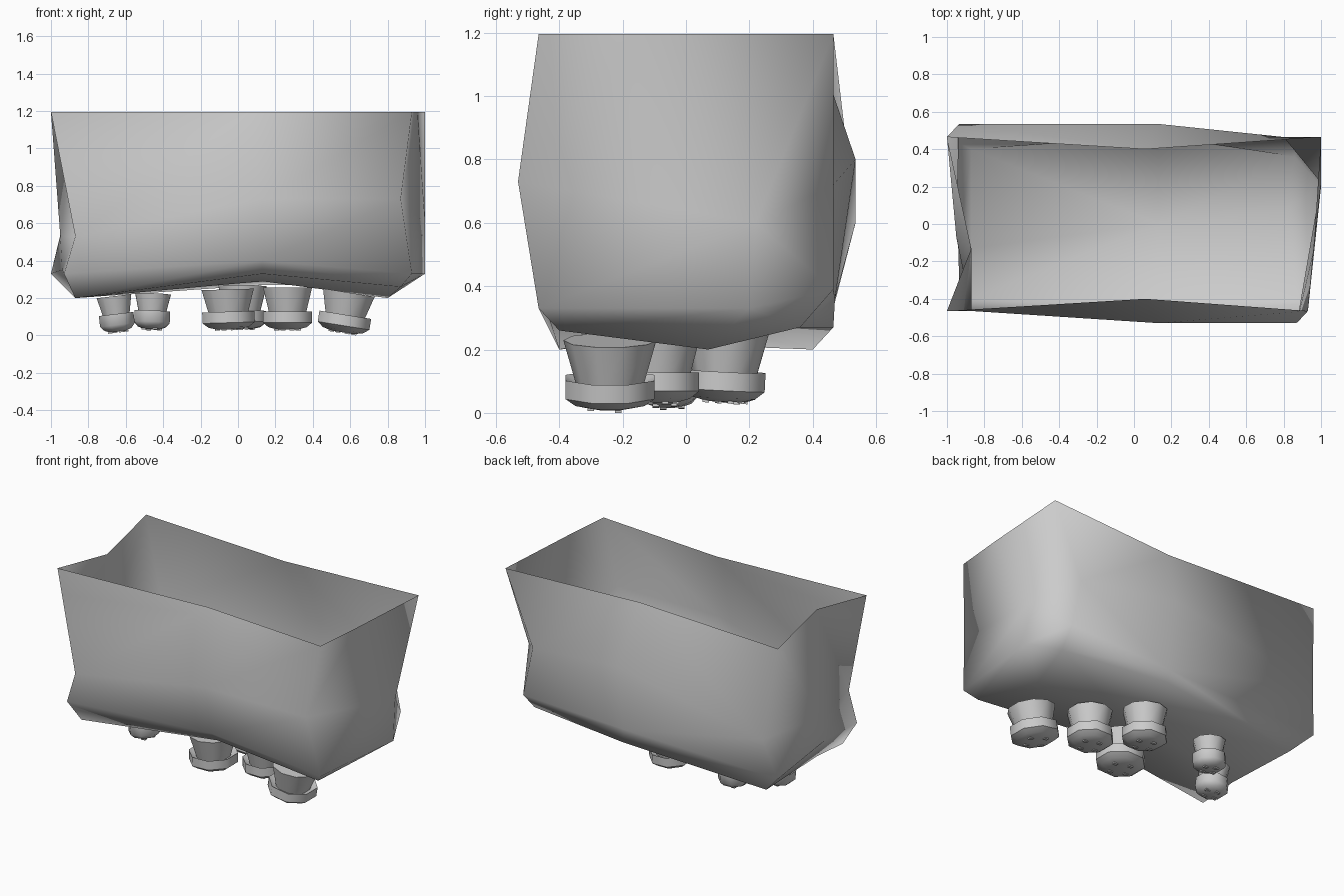
import bpy, bmesh, math
from mathutils import Matrix, Vector

if "Cube" in bpy.data.objects:
    bpy.data.objects.remove(bpy.data.objects["Cube"])


def finish(bm, name, angle):
    bmesh.ops.recalc_face_normals(bm, faces=bm.faces)
    me = bpy.data.meshes.new(name)
    bm.to_mesh(me)
    bm.free()
    ob = bpy.data.objects.new(name, me)
    bpy.context.collection.objects.link(ob)
    bpy.ops.object.select_all(action='DESELECT')
    ob.select_set(True)
    bpy.context.view_layer.objects.active = ob
    bpy.ops.object.shade_smooth_by_angle(angle=math.radians(angle))
    return ob


# Open crate: four rings of eight points, from the front left corner round
RINGS = [
    # rim
    [(-1, -.465, 1.195), (.06, -.40, 1.195), (.93, -.465, 1.195), (.96, -.14, 1.195),
     (1, .465, 1.195), (.06, .40, 1.195), (-1, .465, 1.195), (-.87, -.13, 1.195)],
    # waist
    [(-.87, -.465, .53), (.13, -.53, .73), (.87, -.53, .73), (1, .22, .60),
     (.80, .465, .72), (.13, .535, .80), (-.935, .535, .60), (-.95, -.07, .53)],
    # lower wall
    [(-.93, -.465, .33), (.13, -.465, .40), (.93, -.465, .33), (1, .20, .33),
     (.87, .465, .39), (.13, .47, .36), (-1, .465, .33), (-.94, -.12, .35)],
    # floor edge
    [(-.87, -.40, .20), (.13, -.40, .33), (.87, -.40, .26), (.80, .07, .20),
     (.86, .36, .27), (.13, .465, .27), (-.87, .40, .20), (-.87, -.13, .22)],
]
bm = bmesh.new()
rings = [[bm.verts.new(p) for p in ring] for ring in RINGS]
for a, b in zip(rings, rings[1:]):
    for i in range(8):
        j = (i + 1) % 8
        bm.faces.new((a[i], b[i], b[j], a[j]))
centre = bm.verts.new((.13, .0, .29))
f = rings[-1]
for i in range(8):
    bm.faces.new((f[i], centre, f[(i + 1) % 8]))
bmesh.ops.triangulate(bm, faces=bm.faces)
finish(bm, "crate", 100)


def lathe(bm, profile, sides, mat):
    loops = []
    for r, z in profile:
        loops.append([bm.verts.new(mat @ Vector((
            r * math.cos(math.tau * (k + .5) / sides),
            r * math.sin(math.tau * (k + .5) / sides), z))) for k in range(sides)])
    for a, b in zip(loops, loops[1:]):
        for i in range(sides):
            j = (i + 1) % sides
            bm.faces.new((a[i], a[j], b[j], b[i]))
    bm.faces.new(loops[0])
    bm.faces.new(loops[-1])


# Feet: x, y, radius, cup top height, tilt about x, tilt about y, lift
FEET = [
    (.565, -.24, .147, .235, .0, .16, .0),
    (.265, -.09, .138, .26, .0, .0, .016),
    (-.05, -.185, .147, .25, .0, -.03, .016),
    (.02, .12, .135, .268, -.05, .02, .02),
    (-.46, .145, .100, .225, -.05, .04, .018),
    (-.645, -.055, .098, .215, .0, -.12, .004),
]
for n, (x, y, r, top, tx, ty, lift) in enumerate(FEET, 1):
    mat = (Matrix.Translation((x, y, .06 + lift)) @ Matrix.Rotation(ty, 4, 'Y')
           @ Matrix.Rotation(tx, 4, 'X') @ Matrix.Translation((0, 0, -.06)))
    # tapered cup
    bm = bmesh.new()
    lathe(bm, [(r * .70, .08), (r, top - lift)], 10, mat)
    finish(bm, f"foot_cup_{n}", 40)
    # flanged pad with a shallow domed underside
    bm = bmesh.new()
    lathe(bm, [(r * .45, .020), (r * .8, .032), (r * 1.03, .056),
               (r * 1.03, .115), (r * .70, .09)], 8, mat)
    finish(bm, f"foot_pad_{n}", 50)
    # small studs under the pad
    bm = bmesh.new()
    for k in range(4):
        a = math.tau * k / 4 + .4
        place = mat @ Matrix.Translation((r * .45 * math.cos(a), r * .45 * math.sin(a), .019))
        bmesh.ops.create_cube(bm, size=1, matrix=place @ Matrix.Diagonal((.028, .02, .008, 1)))
    finish(bm, f"foot_studs_{n}", 30)

# Stand the feet on z = 0
low = min(v.co.z for o in bpy.data.objects for v in o.data.vertices)
for o in bpy.data.objects:
    if o.name.startswith("foot"):
        o.data.transform(Matrix.Translation((0, 0, -low)))
